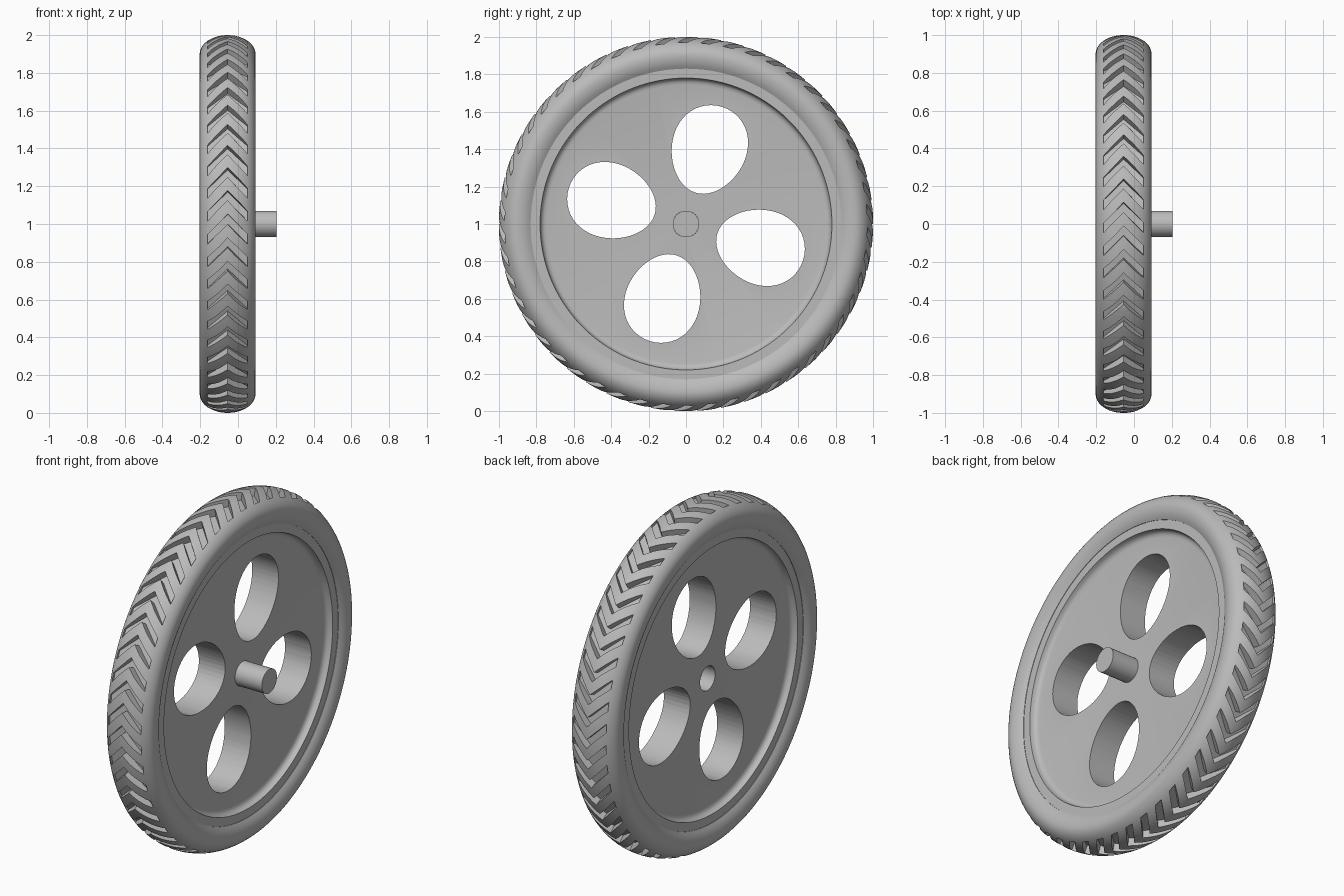
import bpy, bmesh
from math import sin, cos, pi, radians

if "Cube" in bpy.data.objects:
    bpy.data.objects.remove(bpy.data.objects["Cube"])

CX, CZ = -0.055, 1.0      # wheel centre
HALF = 0.148              # half the tyre width
SEGMENTS = 200
GROOVES = 50

grey = bpy.data.materials.new("plain grey")
grey.use_nodes = True
colour = (0.5, 0.5, 0.5, 1)
grey.diffuse_color = colour
grey.node_tree.nodes["Principled BSDF"].inputs["Base Color"].default_value = colour


def at(x, r, a):
    """Point at axial offset x, radius r, angle a (zero at the front, rising)."""
    return (CX + x, -r * cos(a), CZ + r * sin(a))


def finish(name, bm):
    bmesh.ops.recalc_face_normals(bm, faces=bm.faces)
    mesh = bpy.data.meshes.new(name)
    bm.to_mesh(mesh)
    bm.free()
    mesh.materials.append(grey)
    obj = bpy.data.objects.new(name, mesh)
    bpy.context.collection.objects.link(obj)
    return obj


def lathe(name, profile, segments=SEGMENTS):
    """Closed (x, r) profile turned around the wheel axis."""
    bm = bmesh.new()
    rings = [[bm.verts.new(at(x, r, 2 * pi * i / segments)) for x, r in profile]
             for i in range(segments)]
    n = len(profile)
    for i in range(segments):
        a, b = rings[i], rings[(i + 1) % segments]
        for j in range(n):
            k = (j + 1) % n
            bm.faces.new((a[j], a[k], b[k], b[j]))
    return finish(name, bm)


def prism(bm, lower, upper):
    """Solid between two matching outlines."""
    lo = [bm.verts.new(p) for p in lower]
    hi = [bm.verts.new(p) for p in upper]
    bm.faces.new(lo)
    bm.faces.new(hi)
    for i in range(len(lo)):
        k = (i + 1) % len(lo)
        bm.faces.new((lo[i], lo[k], hi[k], hi[i]))


def activate(obj):
    bpy.ops.object.select_all(action='DESELECT')
    obj.select_set(True)
    bpy.context.view_layer.objects.active = obj


def cut(obj, cutter):
    cutter.hide_render = True
    mod = obj.modifiers.new("cut", 'BOOLEAN')
    mod.operation = 'DIFFERENCE'
    mod.solver = 'EXACT'
    mod.object = cutter
    activate(obj)
    bpy.ops.object.modifier_apply(modifier=mod.name)
    bpy.data.objects.remove(cutter)


def smooth(obj):
    activate(obj)
    bpy.ops.object.shade_smooth_by_angle(angle=radians(30))


# Tyre: rounded section, flatter towards the rim
section = []
start, steps = -0.57, 32
for i in range(steps + 1):
    t = start + (pi - 2 * start) * i / steps
    height = 0.1 if sin(t) > 0 else 0.13
    section.append((HALF * cos(t), 0.9 + height * sin(t)))
tyre = lathe("tyre", section)

# Chevron tread grooves
bm = bmesh.new()
pitch = 2 * pi / GROOVES
width, sweep, reach = pitch * 0.42, 0.11, 0.106
outline = [(-reach, -sweep), (0, 0), (reach, -sweep),
           (reach, width - sweep), (0, width), (-reach, width - sweep)]
for g in range(GROOVES):
    prism(bm, *[[at(x, r, a + g * pitch) for x, a in outline] for r in (0.955, 1.06)])
cut(tyre, finish("groove_cutter", bm))
smooth(tyre)

# Wheel: hub disc with a fillet up to the raised rim
FACE, LIP = 0.085, 0.122
side = [(FACE, 0.0702), (FACE, 0.745), (FACE + 0.003, 0.76), (FACE + 0.01, 0.77),
        (FACE + 0.02, 0.776), (LIP, 0.78), (LIP, 0.831)]
wheel = lathe("wheel_disc", side + [(-x, r) for x, r in reversed(side)])

# Four egg-shaped openings, narrower towards the hub
bm = bmesh.new()
for q in range(4):
    turn = radians(73 + 90 * q)
    egg = []
    for i in range(48):
        t = 2 * pi * i / 48
        along = 0.415 + 0.24 * cos(t)
        across = 0.2 * sin(t) * (1 + 0.1 * cos(t))
        egg.append((along * cos(turn) - across * sin(turn),
                    along * sin(turn) + across * cos(turn)))
    prism(bm, *[[(CX + x, y, CZ + z) for y, z in egg] for x in (-0.3, 0.3)])
cut(wheel, finish("opening_cutter", bm))
smooth(wheel)

# Axle: starts midway inside the bore and sticks out on one side
bm = bmesh.new()
prism(bm, *[[at(x, 0.07, 2 * pi * i / 48) for i in range(48)] for x in (0, 0.258)])
axle = finish("axle", bm)
smooth(axle)
